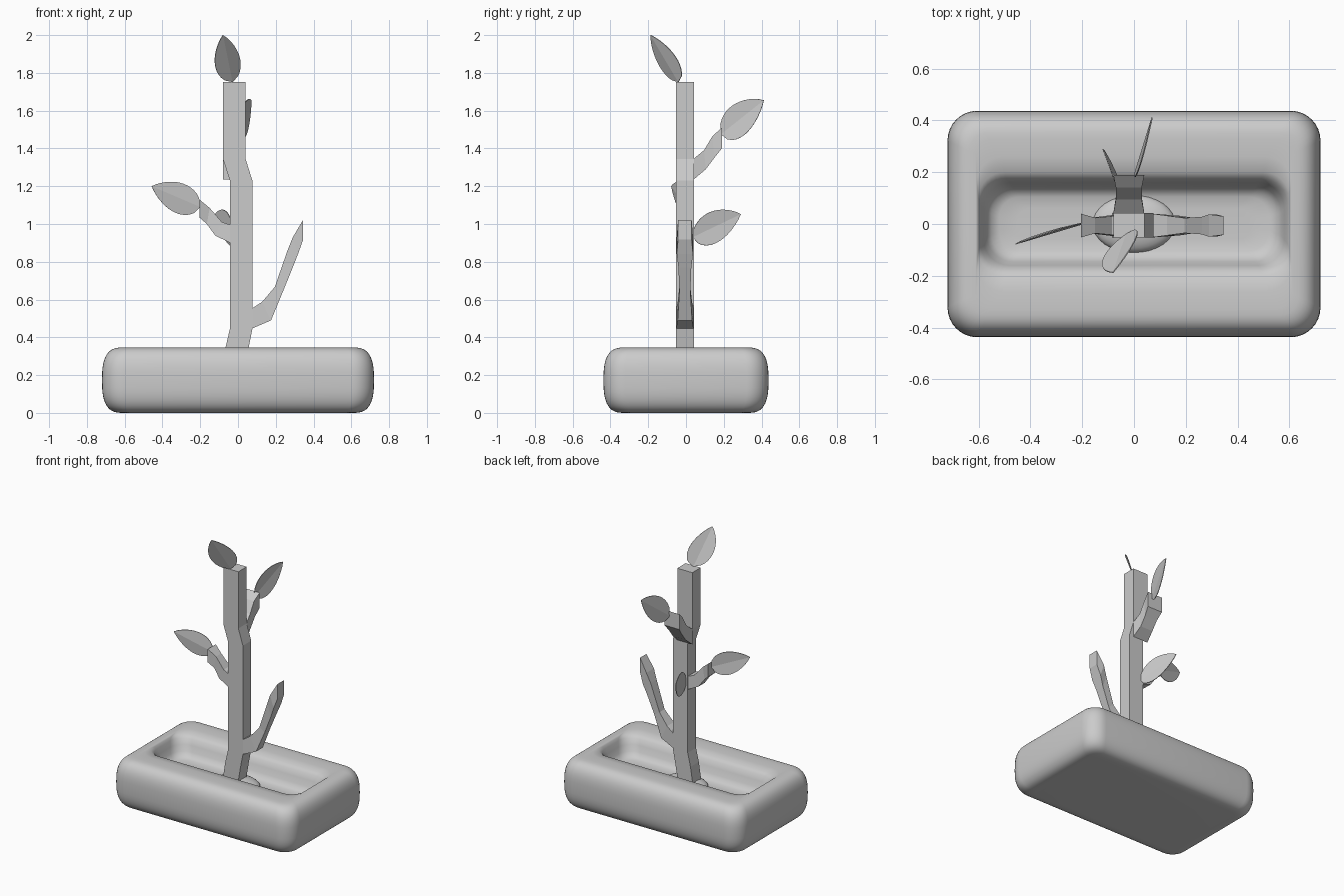
import bpy, bmesh, math
from mathutils import Vector

if "Cube" in bpy.data.objects:
    bpy.data.objects.remove(bpy.data.objects["Cube"])


def loft(name, rings, smooth=False):
    """Skin a list of equal-length point rings and cap both ends."""
    bm = bmesh.new()
    loops = [[bm.verts.new(p) for p in ring] for ring in rings]
    n = len(loops[0])
    for a, b in zip(loops, loops[1:]):
        for i in range(n):
            bm.faces.new((a[i], a[(i + 1) % n], b[(i + 1) % n], b[i]))
    bm.faces.new(loops[0][::-1])
    bm.faces.new(loops[-1])
    bmesh.ops.recalc_face_normals(bm, faces=bm.faces)
    return finish(name, bm, smooth)


def finish(name, bm, smooth):
    mesh = bpy.data.meshes.new(name)
    bm.to_mesh(mesh)
    bm.free()
    for p in mesh.polygons:
        p.use_smooth = smooth
    obj = bpy.data.objects.new(name, mesh)
    bpy.context.collection.objects.link(obj)
    return obj


def rounded_rect(hx, hy, r, z, seg=8):
    pts = []
    for q, (sx, sy) in enumerate(((1, 1), (-1, 1), (-1, -1), (1, -1))):
        for i in range(seg + 1):
            a = math.pi / 2 * (q + i / seg)
            pts.append((sx * (hx - r) + r * math.cos(a),
                        sy * (hy - r) + r * math.sin(a), z))
    return pts


# Pot: softly bulging outside, then over the rim and down into the trough
rings = []
for i in range(25):
    a = -math.pi / 2 + math.pi * i / 24
    c, s = abs(math.cos(a)) ** 0.72, abs(math.sin(a)) ** 0.72
    out = 0.11 * (1 - c)
    z = 0.173 + math.copysign(0.173 * s, a)
    rings.append(rounded_rect(0.72 - out, 0.437 - out, 0.115 - out * 0.5, z))
for hx, hy, r, z in ((0.607, 0.26, 0.10, 0.345), (0.60, 0.20, 0.10, 0.337),
                     (0.592, 0.175, 0.10, 0.318), (0.58, 0.16, 0.10, 0.28),
                     (0.568, 0.145, 0.10, 0.24), (0.55, 0.128, 0.09, 0.212),
                     (0.52, 0.105, 0.08, 0.20), (0.45, 0.06, 0.05, 0.197)):
    rings.append(rounded_rect(hx, hy, r, z))
loft("pot", rings, True)

# Soil mound around the foot of the trunk
bm = bmesh.new()
bmesh.ops.create_uvsphere(bm, u_segments=32, v_segments=16, radius=1)
for v in bm.verts:
    v.co = (v.co.x * 0.16, v.co.y * 0.112, 0.195 + v.co.z * 0.05)
finish("soil_mound", bm, True)

# Trunk: square section with a kink near the top
Y0, Y1 = -0.053, 0.042
loft("trunk", [[(l, Y0, z), (r, Y0, z), (r, Y1, z), (l, Y1, z)] for l, r, z in (
    (-0.09, 0.03, 0.19), (-0.065, 0.057, 0.35), (-0.043, 0.076, 0.445),
    (-0.043, 0.076, 1.23), (-0.08, 0.04, 1.345), (-0.08, 0.04, 1.753))])


def branch(name, sections, centre, along_y=False):
    """Sections: upper (d, z), lower (d, z), half width."""
    rings = []
    for ud, uz, ld, lz, w in sections:
        ring = [(ud, centre - w, uz), (ud, centre + w, uz),
                (ld, centre + w, lz), (ld, centre - w, lz)]
        rings.append([(y, x, z) for x, y, z in ring] if along_y else ring)
    loft(name, rings)


# Branches
branch("right_branch", ((0.07, 0.55, 0.07, 0.445, 0.046),
                        (0.128, 0.588, 0.175, 0.49, 0.038),
                        (0.195, 0.667, 0.237, 0.64, 0.029),
                        (0.262, 0.86, 0.29, 0.77, 0.034),
                        (0.29, 0.93, 0.318, 0.842, 0.043),
                        (0.345, 1.022, 0.345, 0.917, 0.036)), -0.006)
branch("left_branch", ((-0.04, 0.995, -0.04, 0.9, 0.046),
                       (-0.085, 1.01, -0.12, 0.938, 0.036),
                       (-0.15, 1.085, -0.165, 1.0, 0.03),
                       (-0.205, 1.13, -0.205, 1.035, 0.046)), -0.006)
branch("back_branch", ((0.04, 1.345, 0.04, 1.235, 0.06),
                       (0.095, 1.39, 0.105, 1.29, 0.05),
                       (0.14, 1.465, 0.15, 1.35, 0.05),
                       (0.19, 1.51, 0.19, 1.40, 0.06)), -0.02, True)


def leaf(name, base, tip, half):
    """Pointed blade folded slightly along its midrib."""
    base, tip, half = Vector(base), Vector(tip), Vector(half)
    fold = (tip - base).cross(half).normalized() * 0.008
    n = 14
    peak = (0.4 ** 0.6) * (0.6 ** 0.9)
    bm = bmesh.new()
    rows = []
    for i in range(n + 1):
        t = i / n
        w = t ** 0.6 * (1 - t) ** 0.9 / peak
        c = base.lerp(tip, t)
        if i in (0, n):
            rows.append([bm.verts.new(c)] * 3)
        else:
            rows.append([bm.verts.new(p) for p in (
                c - half * w + fold * w, c, c + half * w + fold * w)])
    for a, b in zip(rows, rows[1:]):
        for k in (0, 1):
            corners = list(dict.fromkeys((a[k], a[k + 1], b[k + 1], b[k])))
            bm.faces.new(corners)
    obj = finish(name, bm, False)
    mod = obj.modifiers.new("thickness", 'SOLIDIFY')
    mod.thickness = 0.004
    mod.offset = 0


# Leaves
leaf("top_leaf", (-0.03, -0.04, 1.752), (-0.08, -0.187, 2.0), (0.065, 0.045, 0.02))
leaf("left_leaf", (-0.2, 0, 1.09), (-0.457, -0.077, 1.2), (0.025, 0.006, 0.075))
leaf("back_leaf", (0.0, 0.185, 1.475), (0.07, 0.412, 1.655), (-0.008, -0.035, 0.075))
leaf("lower_leaf", (-0.025, 0.035, 0.93), (-0.12, 0.29, 1.052), (0.0, -0.02, 0.08))
